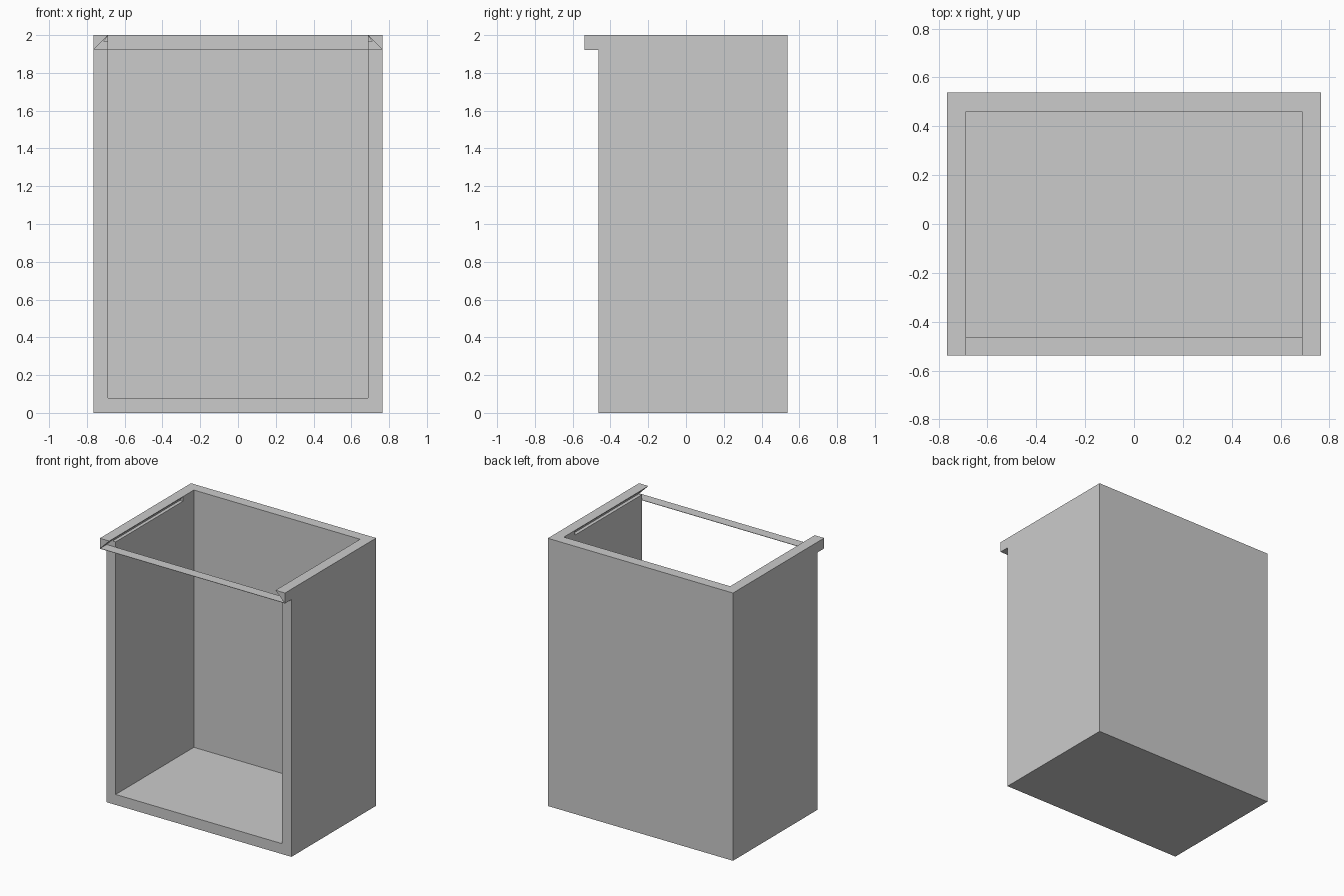
import bpy, bmesh

if "Cube" in bpy.data.objects:
    bpy.data.objects.remove(bpy.data.objects["Cube"])

W, D, H, T = 0.765, 0.538, 2.0, 0.078    # half width, half depth, height, wall
FRONT = -0.462                           # front plane of the walls
INNER = W - T
LIP = 1.925                              # level of the lid slot

grey = bpy.data.materials.new("grey")
grey.diffuse_color = (0.6, 0.6, 0.6, 1)
grey.use_nodes = True
grey.node_tree.nodes["Principled BSDF"].inputs["Base Color"].default_value = grey.diffuse_color


def prism(name, profile, y0, y1):
    """Extrude an x-z profile from y0 to y1."""
    bm = bmesh.new()
    face = bm.faces.new([bm.verts.new((x, y0, z)) for x, z in profile])
    ext = bmesh.ops.extrude_face_region(bm, geom=[face])
    verts = [v for v in ext["geom"] if isinstance(v, bmesh.types.BMVert)]
    bmesh.ops.translate(bm, verts=verts, vec=(0, y1 - y0, 0))
    bmesh.ops.recalc_face_normals(bm, faces=bm.faces)
    mesh = bpy.data.meshes.new(name)
    bm.to_mesh(mesh)
    bm.free()
    mesh.materials.append(grey)
    ob = bpy.data.objects.new(name, mesh)
    bpy.context.collection.objects.link(ob)
    return ob


def boolean(target, tool, operation):
    """Apply a boolean and discard the tool."""
    mod = target.modifiers.new(operation.lower(), "BOOLEAN")
    mod.object, mod.operation, mod.solver = tool, operation, "EXACT"
    bpy.context.view_layer.objects.active = target
    bpy.ops.object.modifier_apply(modifier=mod.name)
    bpy.data.objects.remove(tool)


def rect(x0, x1, z0, z1):
    return [(x0, z0), (x1, z0), (x1, z1), (x0, z1)]


# Open-fronted, open-topped cabinet body
body = prism("cabinet_body", rect(-W, W, 0, H), FRONT, D)
boolean(body, prism("cavity_cutter", rect(-INNER, INNER, T, H + 0.2),
                    FRONT - 0.2, D - T), "DIFFERENCE")

# Small lid grooves along the inside of the side walls
for s in (-1, 1):
    groove = [(s * (INNER - 0.02), 1.965), (s * (INNER + 0.025), 1.965),
              (s * (INNER + 0.001), 1.998), (s * (INNER - 0.02), 1.998)]
    boolean(body, prism("groove_cutter", groove, FRONT - 0.1, 0.33), "DIFFERENCE")

# Front lip: thin cross strip with a dovetail rail end at each side
half = [(W, LIP - 0.003), (W, H), (INNER, H), (W - 0.003, LIP)]
lip = prism("front_lip", half + [(-x, z) for x, z in reversed(half)], -D, FRONT)
boolean(body, lip, "UNION")
